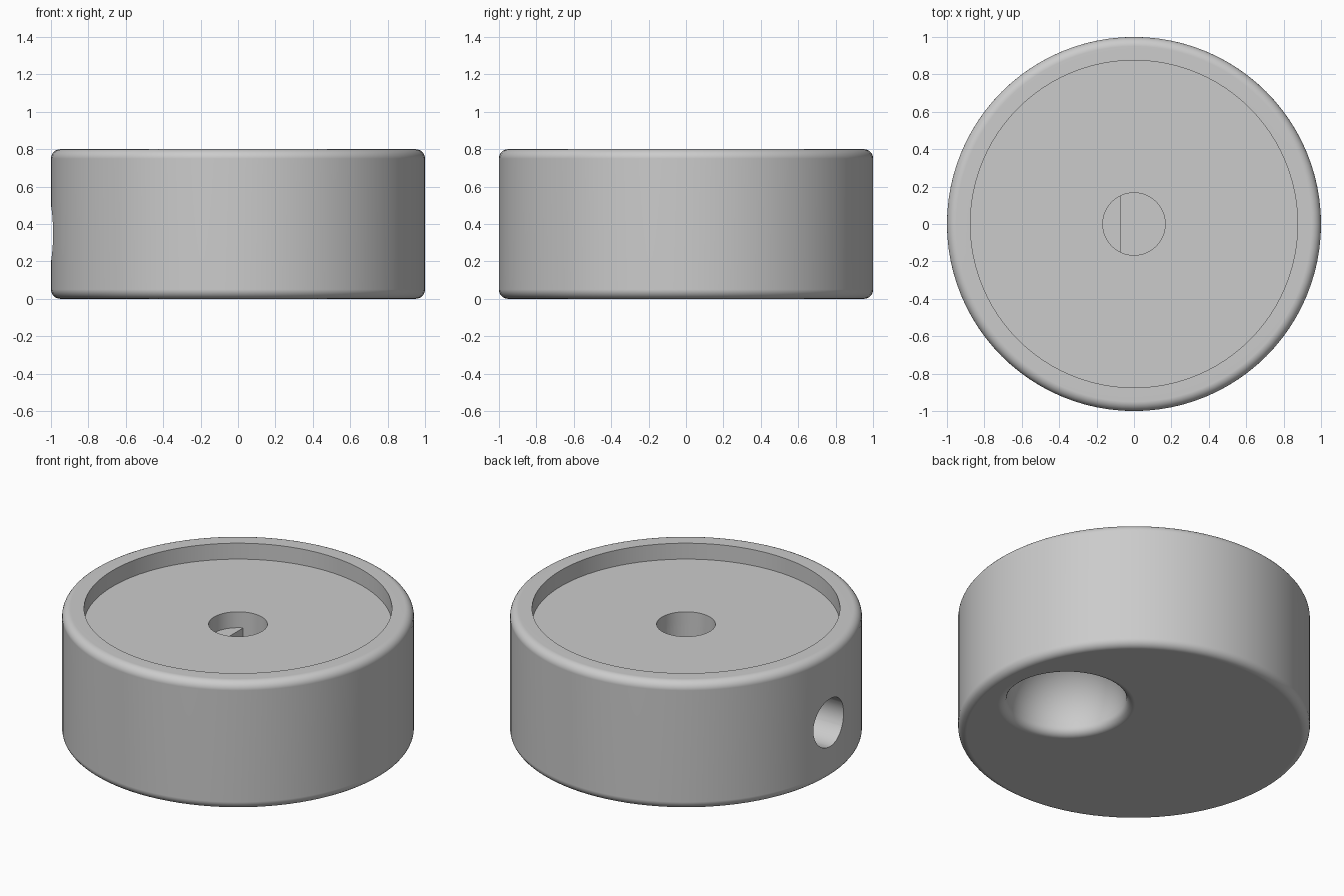
import bpy, bmesh
from math import sin, cos, pi, radians
from mathutils import Matrix, Vector

if "Cube" in bpy.data.objects:
    bpy.data.objects.remove(bpy.data.objects["Cube"], do_unlink=True)

grey = bpy.data.materials.new("plain_grey")
grey.use_nodes = True
colour = (0.6, 0.6, 0.6, 1)
grey.diffuse_color = colour
grey.node_tree.nodes["Principled BSDF"].inputs["Base Color"].default_value = colour


def make_object(name, bm):
    bmesh.ops.recalc_face_normals(bm, faces=bm.faces)
    mesh = bpy.data.meshes.new(name)
    bm.to_mesh(mesh)
    bm.free()
    mesh.materials.append(grey)
    obj = bpy.data.objects.new(name, mesh)
    bpy.context.collection.objects.link(obj)
    return obj


def arc(cx, cz, r, start, end, steps):
    """Profile points on a circular arc, angles in degrees."""
    angles = [radians(start + (end - start) * i / steps) for i in range(steps + 1)]
    return [(cx + r * cos(a), cz + r * sin(a)) for a in angles]


def lathe(name, profile, segments, centre=(0, 0, 0)):
    """Revolve (radius, z) points about z; flat end rings are capped."""
    bm = bmesh.new()
    rings = []
    for r, z in profile:
        if r < 1e-5:
            rings.append([bm.verts.new((0, 0, z))] * segments)
        else:
            rings.append([bm.verts.new((r * cos(2 * pi * i / segments),
                                        r * sin(2 * pi * i / segments), z))
                          for i in range(segments)])
    for a, b in zip(rings, rings[1:]):
        for i in range(segments):
            j = (i + 1) % segments
            bm.faces.new(list(dict.fromkeys((a[i], a[j], b[j], b[i]))))
    for ring in (rings[0], rings[-1]):
        if ring[0] is not ring[1]:
            bm.faces.new(ring)
    bmesh.ops.translate(bm, verts=bm.verts, vec=centre)
    return make_object(name, bm)


def cut(target, cutter):
    """Subtract the cutter and discard it."""
    mod = target.modifiers.new("cut", "BOOLEAN")
    mod.operation = "DIFFERENCE"
    mod.solver = "EXACT"
    mod.object = cutter
    bpy.context.view_layer.objects.active = target
    bpy.ops.object.modifier_apply(modifier=mod.name)
    bpy.data.objects.remove(cutter, do_unlink=True)


# Round body with softened rims and a shallow recess in the top
edge = 0.05
body_profile = (arc(1 - edge, edge, edge, -90, 0, 6)
                + arc(1 - edge, 0.8 - edge, edge, 0, 90, 6)
                + [(0.875, 0.8), (0.875, 0.7)])
body = lathe("knob_body", body_profile, 96)

# Round mouth of the shaft socket
hole = 0.167
cut(body, lathe("socket_mouth", [(hole, 0.6), (hole, 0.9)], 48))

# D-shaped shaft socket with its flat on the -x side
shaft = lathe("shaft_socket", [(hole, 0.18), (hole, 0.65)], 48)
bm = bmesh.new()
bm.from_mesh(shaft.data)
split = bmesh.ops.bisect_plane(bm, geom=bm.verts[:] + bm.edges[:] + bm.faces[:],
                               plane_co=(-0.07, 0, 0), plane_no=(-1, 0, 0),
                               clear_outer=True)
bmesh.ops.holes_fill(bm, edges=[e for e in bm.edges if e.is_boundary])
bm.to_mesh(shaft.data)
bm.free()
cut(body, shaft)

# Set screw hole from the -x side into the socket
screw = lathe("screw_hole", [(0.15, 0), (0.15, 1.2)], 48)
screw.data.transform(Matrix.Translation((0, 0, 0.35)) @ Matrix.Rotation(-pi / 2, 4, "Y"))
cut(body, screw)

# Finger dimple underneath with a rounded lip
bowl, lip = 0.34, 0.05
dimple_profile = ([(0, lip + bowl)] + arc(0, lip, bowl, 90, 0, 14)[1:]
                  + arc(bowl + lip, lip, lip, 180, 270, 6)[1:]
                  + [(bowl + lip, -0.1)])
cut(body, lathe("finger_dimple", dimple_profile, 64, (0.5, 0, 0)))

# Smooth shading with crisp edges and flat end faces
bpy.ops.object.select_all(action="DESELECT")
body.select_set(True)
bpy.context.view_layer.objects.active = body
bpy.ops.object.shade_smooth_by_angle(angle=radians(30))
weighted = body.modifiers.new("flat_faces", "WEIGHTED_NORMAL")
weighted.keep_sharp = True
